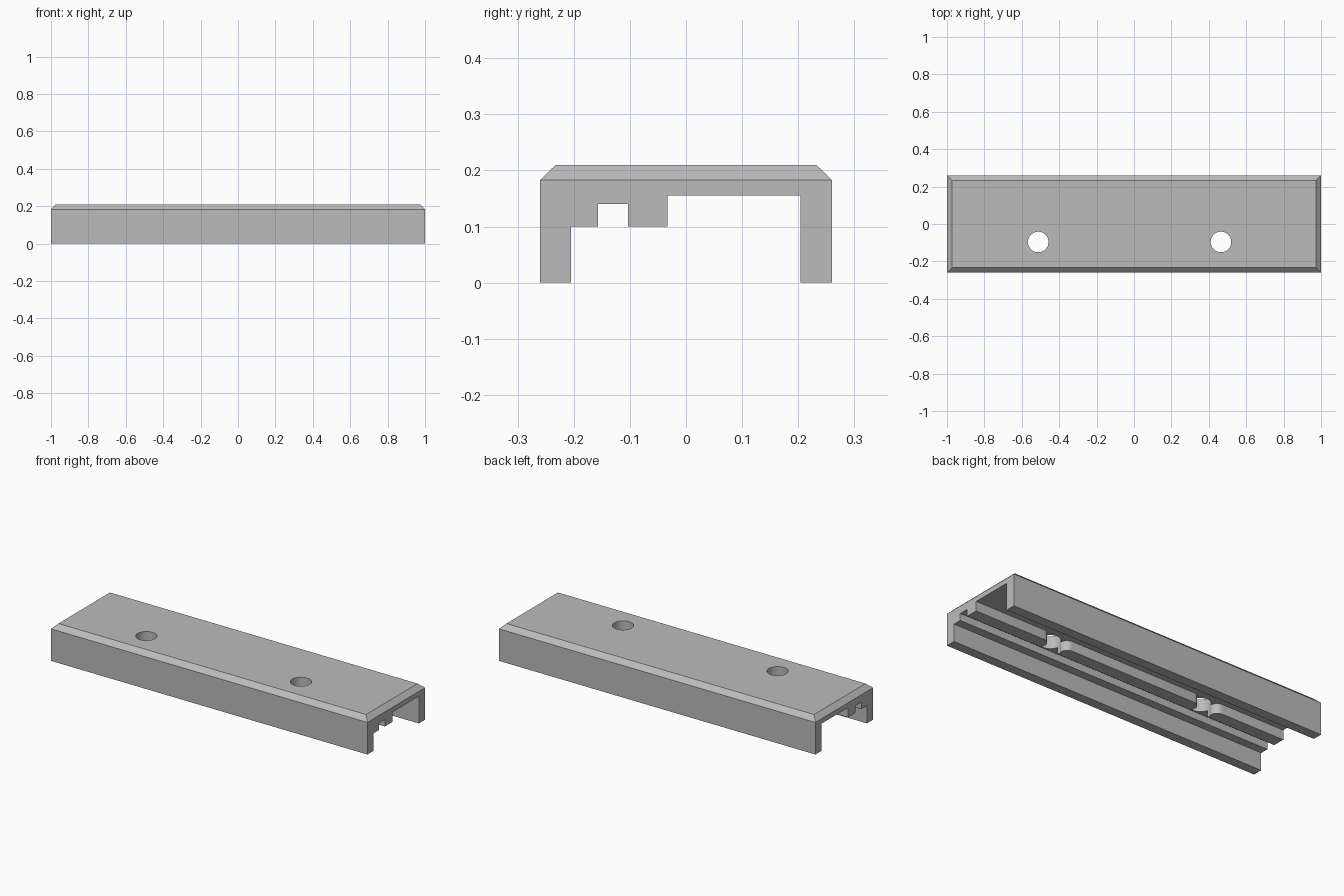
import bpy, bmesh, math

default = bpy.data.objects.get("Cube")
if default:
    bpy.data.objects.remove(default, do_unlink=True)

LENGTH_END = 1.0
CHAMFER = 0.028
HOLE_Y, HOLE_R = -0.096, 0.055
HOLES_X = (-0.512, 0.465)

grey = bpy.data.materials.new("plain grey")
grey.use_nodes = True
colour = (0.5, 0.5, 0.5, 1)
grey.diffuse_color = colour
grey.node_tree.nodes["Principled BSDF"].inputs["Base Color"].default_value = colour


def make_object(name, bm):
    bmesh.ops.recalc_face_normals(bm, faces=bm.faces)
    mesh = bpy.data.meshes.new(name)
    bm.to_mesh(mesh)
    bm.free()
    mesh.materials.append(grey)
    obj = bpy.data.objects.new(name, mesh)
    bpy.context.collection.objects.link(obj)
    return obj


def prism(name, outline, z0, z1):
    bm = bmesh.new()
    rings = [[bm.verts.new((x, y, z)) for x, y in outline] for z in (z0, z1)]
    for ring in rings:
        bm.faces.new(ring)
    for i in range(len(outline)):
        j = (i + 1) % len(outline)
        bm.faces.new((rings[0][i], rings[0][j], rings[1][j], rings[1][i]))
    return make_object(name, bm)


def cut(target, cutter):
    cutter.hide_render = True
    mod = target.modifiers.new("cut", "BOOLEAN")
    mod.operation, mod.solver, mod.object = "DIFFERENCE", "EXACT", cutter
    bpy.context.view_layer.objects.active = target
    bpy.ops.object.modifier_apply(modifier=mod.name)
    bpy.data.objects.remove(cutter, do_unlink=True)


# Channel section (y, z); the first four points form the chamfered top
section = [
    (0.26, 0.183), (0.232, 0.21), (-0.232, 0.21), (-0.26, 0.183),
    (-0.26, 0), (-0.205, 0), (-0.205, 0.1), (-0.157, 0.1),
    (-0.157, 0.14), (-0.103, 0.14), (-0.103, 0.1), (-0.033, 0.1),
    (-0.033, 0.155), (0.204, 0.155), (0.204, 0), (0.26, 0),
]
bm = bmesh.new()
ends = []
for side in (-1, 1):
    ring = [bm.verts.new((side * (LENGTH_END - (CHAMFER if z > 0.2 else 0)), y, z))
            for y, z in section]
    bm.faces.new(ring[:4])
    bm.faces.new([ring[0]] + ring[3:])
    ends.append(ring)
for i in range(len(section)):
    j = (i + 1) % len(section)
    bm.faces.new((ends[0][i], ends[0][j], ends[1][j], ends[1][i]))
channel = make_object("channel_cover", bm)

# Screw holes, each with a rounded opening through the inner rail
for hx in HOLES_X:
    circle = [(hx + HOLE_R * math.cos(a), HOLE_Y + HOLE_R * math.sin(a))
              for a in (math.tau * k / 48 for k in range(48))]
    cut(channel, prism("hole_cutter", circle, -0.1, 0.4))

    r, cx, cy = 0.042, 0.092, -0.075
    arc = [(cx + r * math.cos(a), cy + r * math.sin(a))
           for a in (math.pi - math.pi / 2 * k / 10 for k in range(11))]
    half = [(0.05, -0.085)] + arc + [(cx, -0.03)]
    flare = [(hx + x, y) for x, y in half] + [(hx - x, y) for x, y in reversed(half)]
    cut(channel, prism("flare_cutter", flare, -0.1, 0.1555))

# Smooth bores, crisp edges
bpy.ops.object.select_all(action="DESELECT")
channel.select_set(True)
bpy.context.view_layer.objects.active = channel
bpy.ops.object.shade_smooth_by_angle(angle=math.radians(30))
